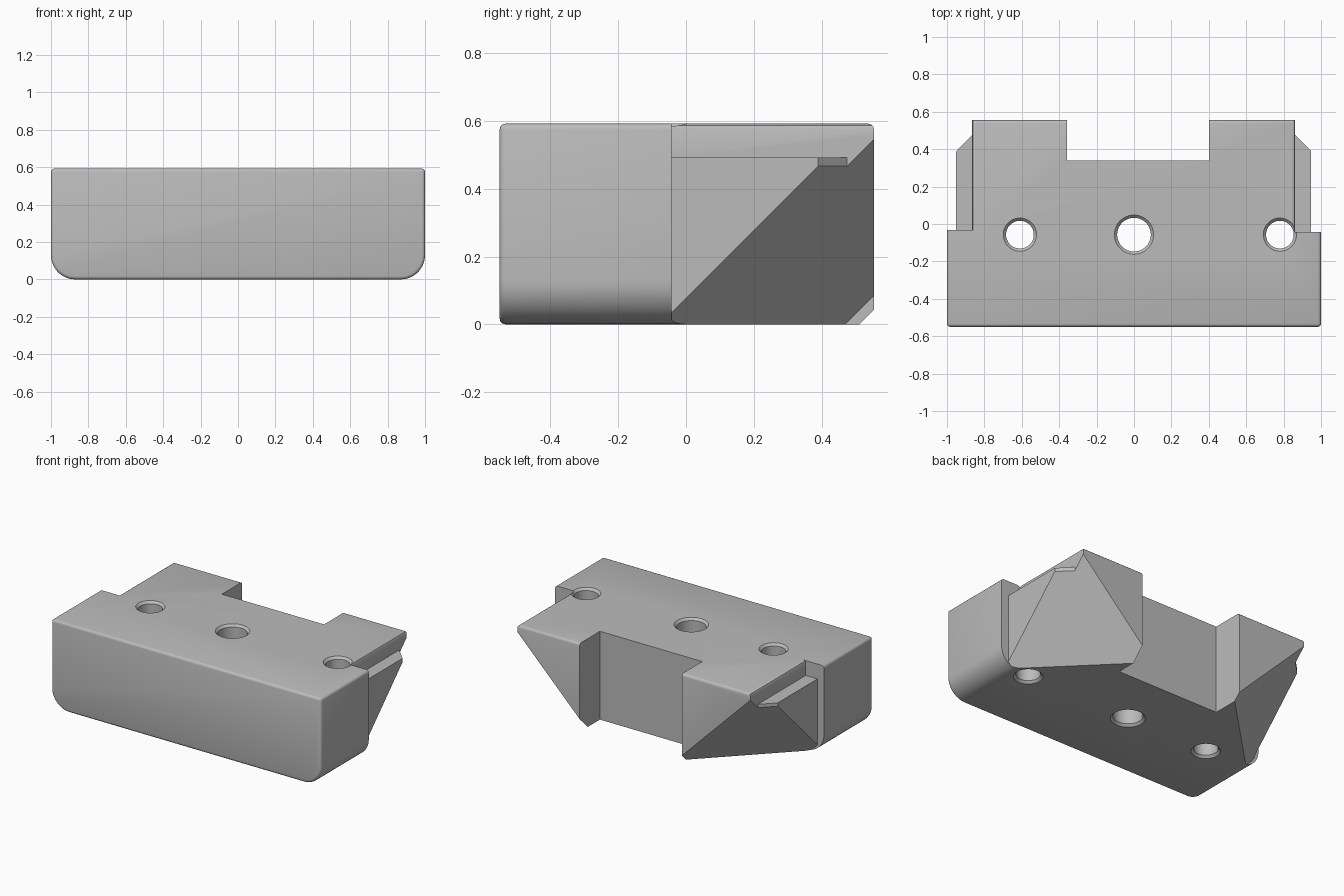
import bpy, bmesh, math
from mathutils import Vector

if "Cube" in bpy.data.objects:
    bpy.data.objects.remove(bpy.data.objects["Cube"])

H, FRONT, BACK, R = 0.592, -0.55, 0.555, 0.13

grey = bpy.data.materials.new("plain grey")
grey.diffuse_color = (0.5, 0.5, 0.5, 1)
grey.use_nodes = True
grey.node_tree.nodes["Principled BSDF"].inputs["Base Color"].default_value = grey.diffuse_color


def to_object(name, bm):
    bmesh.ops.recalc_face_normals(bm, faces=bm.faces)
    mesh = bpy.data.meshes.new(name)
    bm.to_mesh(mesh)
    bm.free()
    mesh.materials.append(grey)
    obj = bpy.data.objects.new(name, mesh)
    bpy.context.collection.objects.link(obj)
    return obj


def prism(points, direction):
    """Extrude a closed loop of 3D points along a direction."""
    bm = bmesh.new()
    face = bm.faces.new([bm.verts.new(p) for p in points])
    out = bmesh.ops.extrude_face_region(bm, geom=[face])
    moved = [g for g in out["geom"] if isinstance(g, bmesh.types.BMVert)]
    bmesh.ops.translate(bm, vec=Vector(direction), verts=moved)
    bmesh.ops.recalc_face_normals(bm, faces=bm.faces)
    return bm


def cut(target, bm):
    cutter = to_object("cutter", bm)
    cutter.hide_render = True
    mod = target.modifiers.new("cut", "BOOLEAN")
    mod.operation, mod.solver, mod.object = "DIFFERENCE", "EXACT", cutter
    bpy.ops.object.select_all(action="DESELECT")
    bpy.context.view_layer.objects.active = target
    target.select_set(True)
    bpy.ops.object.modifier_apply(modifier=mod.name)
    bpy.data.objects.remove(cutter)


# Block with large rounds on the two lower long edges
right = [(1 - R + R * math.sin(a), R - R * math.cos(a))
         for a in (math.pi / 2 * i / 12 for i in range(13))] + [(1, H)]
profile = right + [(-x, z) for x, z in reversed(right)]
bm = prism([(x, FRONT, z) for x, z in profile], (0, BACK - FRONT, 0))
rim = [e for e in bm.edges
       if all(abs(v.co.y - FRONT) < 1e-4 for v in e.verts)
       or all(abs(v.co.z - H) < 1e-4 for v in e.verts)]
bmesh.ops.bevel(bm, geom=rim, offset=0.017, offset_type="OFFSET", segments=3,
                profile=0.5, affect="EDGES", clamp_overlap=True)
body = to_object("clamp_block", bm)

# Side shoulders, flanges and slanted lug undersides
for s, wall, flange, shoulder in ((1, 0.862, 0.947, -0.043),
                                  (-1, 0.865, 0.952, -0.032)):
    # narrowing above the flange, with a softened top edge, and beside it
    step = [(wall, 0.492), (wall, H - 0.016), (wall - 0.005, H - 0.005),
            (wall - 0.016, H), (wall - 0.016, 1), (1.2, 1), (1.2, -0.2),
            (flange, -0.2), (flange, 0.492)]
    cut(body, prism([(s * x, shoulder, z) for x, z in step], (0, 1, 0)))

    # slanted underside
    box = [(0, -0.5), (1.5, -0.5), (1.5, 1), (0, 1)]
    wedge = prism([(s * x, shoulder, z) for x, z in box], (0, 1.2, 0))
    cutting = bmesh.ops.bisect_plane(
        wedge, geom=wedge.verts[:] + wedge.edges[:] + wedge.faces[:],
        plane_co=(s * 0.87, 0, 0), plane_no=(s, 1, -1), clear_inner=True)
    edges = [g for g in cutting["geom_cut"] if isinstance(g, bmesh.types.BMEdge)]
    bmesh.ops.contextual_create(wedge, geom=edges)
    cut(body, wedge)

    # blunted rear tip of the flange
    tip = [(wall, 0.475), (1.2, 1.337 - 1.2), (1.2, 0.8), (wall, 0.8)]
    cut(body, prism([(s * x, y, 0.3) for x, y in tip], (0, 0, 0.25)))

# Rear notch between the lugs
notch = [(-0.358, 0.34), (0.4, 0.34), (0.4, 0.8), (-0.358, 0.8)]
cut(body, prism([(x, y, -0.2) for x, y in notch], (0, 0, 1.2)))

# Through holes, chamfered at both ends
N = 48
for x0, r in ((-0.61, 0.074), (0, 0.09), (0.78, 0.074)):
    bm = bmesh.new()
    rings = []
    for z, rad in ((-0.015, r + 0.03), (0.015, r), (H - 0.015, r), (H + 0.015, r + 0.03)):
        rings.append([bm.verts.new((x0 + rad * math.cos(2 * math.pi * i / N),
                                    -0.057 + rad * math.sin(2 * math.pi * i / N), z))
                      for i in range(N)])
    for a, b in zip(rings, rings[1:]):
        for i in range(N):
            j = (i + 1) % N
            bm.faces.new((a[i], a[j], b[j], b[i]))
    bm.faces.new(rings[0])
    bm.faces.new(rings[-1])
    cut(body, bm)

bpy.ops.object.select_all(action="DESELECT")
body.select_set(True)
bpy.context.view_layer.objects.active = body
bpy.ops.object.shade_smooth_by_angle(angle=math.radians(32))
